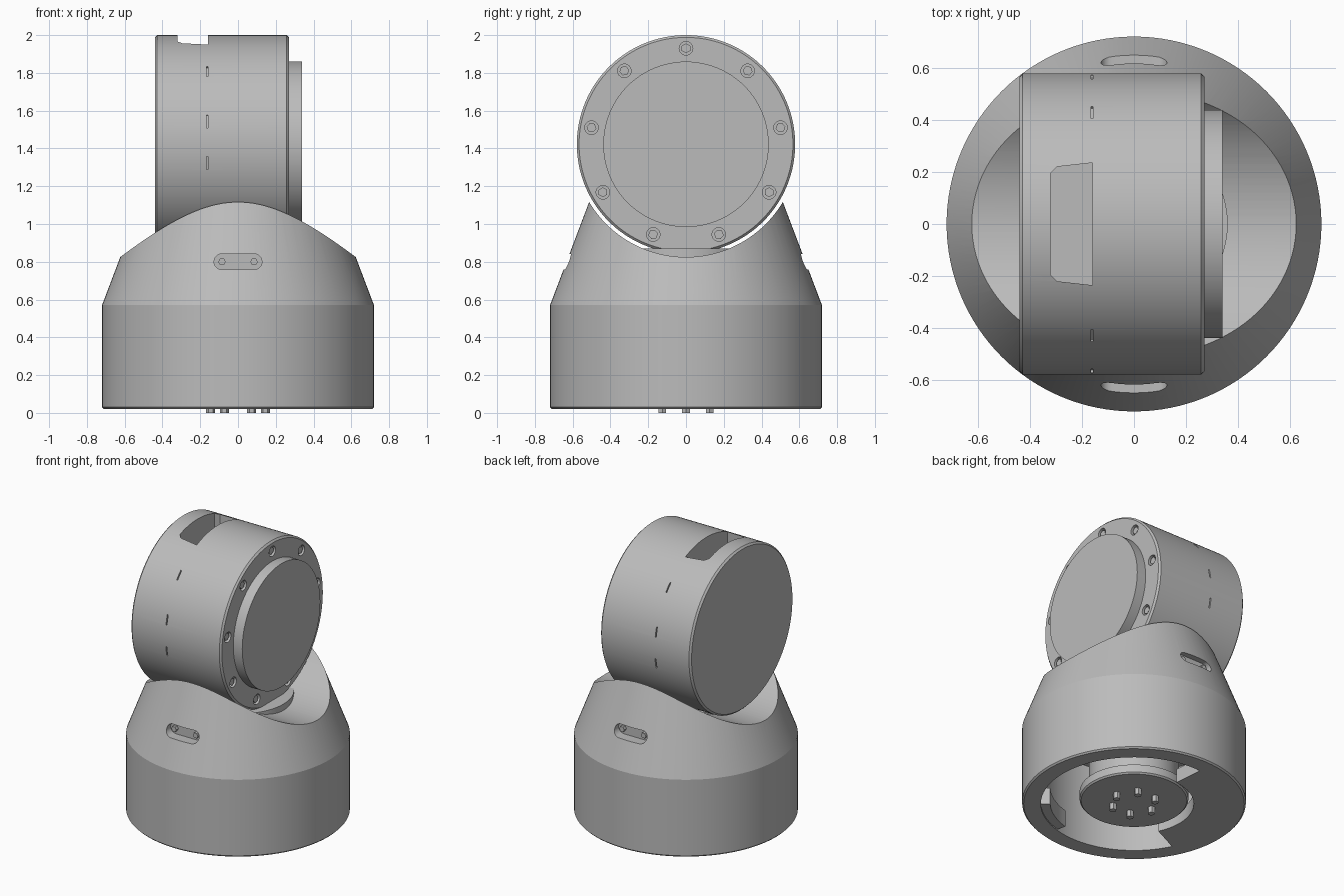
import bpy, bmesh, math
from mathutils import Matrix, Vector

cube = bpy.data.objects.get("Cube")
if cube:
    bpy.data.objects.remove(cube)

GREY = (0.5, 0.5, 0.5, 1)
grey = bpy.data.materials.new("satin grey")
grey.use_nodes = True
grey.diffuse_color = GREY
grey.node_tree.nodes["Principled BSDF"].inputs["Base Color"].default_value = GREY

AXIS_Z = 1.422      # height of the head's axis
HEAD_R = 0.578


def add(name, bm):
    bmesh.ops.recalc_face_normals(bm, faces=bm.faces)
    mesh = bpy.data.meshes.new(name)
    bm.to_mesh(mesh)
    bm.free()
    mesh.materials.append(grey)
    ob = bpy.data.objects.new(name, mesh)
    bpy.context.collection.objects.link(ob)
    return ob


def lathe(name, profile, sides=96, matrix=Matrix()):
    """Spin (radius, height) points round z; open ends close on the axis."""
    bm = bmesh.new()
    verts = [bm.verts.new((r, 0, h)) for r, h in profile]
    edges = [bm.edges.new(p) for p in zip(verts, verts[1:])]
    bmesh.ops.spin(bm, geom=verts + edges, axis=(0, 0, 1), cent=(0, 0, 0),
                   angle=math.tau, steps=sides, use_duplicate=False)
    bmesh.ops.remove_doubles(bm, verts=bm.verts, dist=1e-5)
    bmesh.ops.transform(bm, matrix=matrix, verts=bm.verts)
    return add(name, bm)


def rod(name, r, a, b, sides=96, matrix=Matrix()):
    return lathe(name, [(0, a), (r, a), (r, b), (0, b)], sides, matrix)


def prism(name, outline, depth, matrix=Matrix()):
    """Extrude a flat outline along z by depth."""
    bm = bmesh.new()
    face = bm.faces.new([bm.verts.new((x, y, 0)) for x, y in outline])
    out = bmesh.ops.extrude_face_region(bm, geom=[face])["geom"]
    bmesh.ops.translate(bm, vec=(0, 0, depth),
                        verts=[v for v in out if isinstance(v, bmesh.types.BMVert)])
    bmesh.ops.transform(bm, matrix=matrix, verts=bm.verts)
    return add(name, bm)


def cut(target, cutters):
    bpy.context.view_layer.objects.active = target
    for c in cutters:
        c.hide_render = True
        mod = target.modifiers.new("cut", "BOOLEAN")
        mod.operation, mod.solver, mod.object = "DIFFERENCE", "EXACT", c
        bpy.ops.object.modifier_apply(modifier=mod.name)
        bpy.data.objects.remove(c)


def arc(r, start, end, steps):
    return [(r * math.cos(math.radians(start + (end - start) * i / steps)),
             r * math.sin(math.radians(start + (end - start) * i / steps)))
            for i in range(steps + 1)]


# Local z of this frame runs along +x through the head's axis
ALONG_X = Matrix.Translation((0, 0, AXIS_Z)) @ Matrix.Rotation(math.pi / 2, 4, "Y")

# Base housing: hollow drum with a tapered shoulder, saddle cut on top
housing = lathe("base_housing", [(0, 0.6), (0.6, 0.6), (0.6, 0.02), (0.71, 0.02),
                                 (0.72, 0.03), (0.72, 0.57), (0.5, 1.15), (0, 1.15)], 128)
slot = [(x + 0.085, y) for x, y in arc(0.042, -90, 90, 10)]
slot += [(-x, -y) for x, y in slot]
cutters = [rod("saddle_cutter", 0.597, -1, 1, 128, ALONG_X)]
for turn in (0, math.pi):
    face_out = (Matrix.Rotation(turn, 4, "Z") @ Matrix.Translation((0, -0.575, 0.8))
                @ Matrix.Rotation(math.pi / 2, 4, "X"))
    cutters.append(prism("slot_cutter", slot, 0.2, face_out))
    for x in (-0.085, 0.085):
        rod("slot_screw", 0.02, -0.01, 0.025, 6, face_out @ Matrix.Translation((x, 0, 0)))
cut(housing, cutters)

# Underside: partial floor, rib, column and bolted mounting disc
prism("floor_sector", arc(0.61, 95, 206, 32) + arc(0.385, 206, 95, 32), 0.1,
      Matrix.Translation((0, 0, 0.02)))
prism("inner_rib", arc(0.61, 285, 318, 10) + arc(0.54, 318, 285, 10), 0.12,
      Matrix.Translation((0, 0, 0.03)))
rod("column", 0.29, 0.1, 0.65)
lathe("mounting_disc", [(0, 0.045), (0.34, 0.045), (0.35, 0.055), (0.35, 0.11), (0, 0.11)])
for i in range(6):
    a = math.tau * i / 6
    rod("mounting_bolt", 0.024, 0, 0.06, 6,
        Matrix.Translation((0.145 * math.cos(a), 0.145 * math.sin(a), 0)))

# Neck joining saddle and head
rod("neck", 0.36, 0.7, 0.87)

# Head drum lying along x
head = lathe("head_drum", [(0, -0.44), (HEAD_R - 0.012, -0.44), (HEAD_R, -0.428),
                           (HEAD_R, 0.258), (HEAD_R - 0.012, 0.27), (0, 0.27)], 128, ALONG_X)
c = 0.025
window = [(-0.32, -0.22 + c), (-0.32 + c, -0.22), (-0.16, -0.235),
          (-0.16, 0.235), (-0.32 + c, 0.22), (-0.32, 0.22 - c)]
cutters = [prism("window_cutter", window, 0.5, Matrix.Translation((0, 0, 1.75)))]

# Flange bolt recesses, each with a hex bolt, and small slits round the drum
for i in range(9):
    spot = ALONG_X @ Matrix.Rotation(math.tau * i / 9, 4, "Z") @ Matrix.Translation((-0.508, 0, 0))
    cutters.append(rod("bolt_cutter", 0.036, 0.235, 0.4, 20, spot))
    rod("flange_bolt", 0.026, 0.2, 0.262, 6, spot)
for side in (-1, 1):
    for deg in (48, 78, 100):
        m = ALONG_X @ Matrix.Rotation(math.radians(180 + side * deg), 4, "Z")
        bar = [(HEAD_R - 0.012, -0.035), (HEAD_R + 0.05, -0.035),
               (HEAD_R + 0.05, 0.035), (HEAD_R - 0.012, 0.035)]
        cutters.append(prism("slit_cutter", bar, 0.008, m @ Matrix.Translation((0, 0, -0.166))))
cut(head, cutters)

# Raised end cap
rod("end_cap", 0.438, 0.25, 0.34, 96, ALONG_X)

# Smooth round surfaces, keep edges crisp
bpy.ops.object.select_all(action="DESELECT")
for ob in bpy.context.collection.objects:
    if ob.type == "MESH" and ob.data.materials and ob.data.materials[0] == grey:
        ob.select_set(True)
        bpy.context.view_layer.objects.active = ob
bpy.ops.object.shade_smooth_by_angle(angle=math.radians(20))
